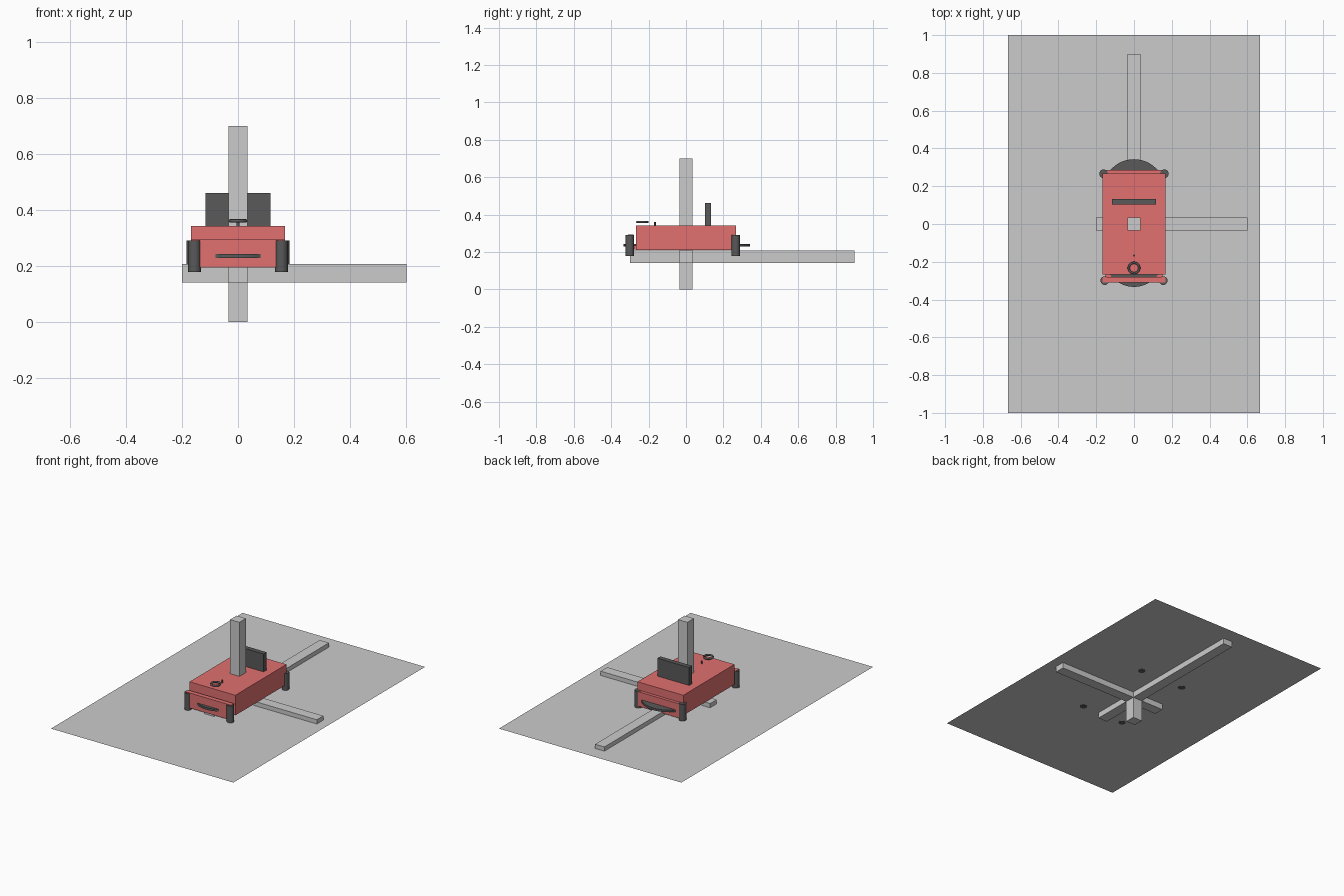
import bpy
import math

if "Cube" in bpy.data.objects:
    bpy.data.objects.remove(bpy.data.objects["Cube"])


def material(name, rgb):
    m = bpy.data.materials.new(name)
    m.diffuse_color = (*rgb, 1)
    m.use_nodes = True
    m.node_tree.nodes["Principled BSDF"].inputs["Base Color"].default_value = m.diffuse_color
    return m


RED = material("red_paint", (0.75, 0.16, 0.16))
DARK = material("dark_rubber", (0.1, 0.1, 0.1))


def finish(name, mat):
    ob = bpy.context.object
    ob.name = name
    if mat:
        ob.data.materials.append(mat)
    return ob


def box(name, x, y, z, mat=None):
    """Box from (min, max) pairs on each axis."""
    spans = (x, y, z)
    bpy.ops.mesh.primitive_cube_add(size=1, location=[(a + b) / 2 for a, b in spans])
    ob = finish(name, mat)
    ob.scale = [b - a for a, b in spans]
    bpy.ops.object.transform_apply(location=False, rotation=False, scale=True)
    return ob


def cylinder(name, x, y, z, r, mat=None, sides=32):
    """Upright cylinder spanning the z pair."""
    bpy.ops.mesh.primitive_cylinder_add(vertices=sides, radius=r, depth=z[1] - z[0],
                                        location=(x, y, (z[0] + z[1]) / 2))
    ob = finish(name, mat)
    bpy.ops.object.shade_smooth_by_angle(angle=math.radians(30))
    return ob


# ground sheet
bpy.ops.mesh.primitive_plane_add(size=1, location=(0, 0, 0.18))
ground = finish("base_sheet", None)
ground.scale = (1.333, 2, 1)
bpy.ops.object.transform_apply(location=False, rotation=False, scale=True)

# three axis bars
W = 0.034
box("bar_x", (-0.2, 0.6), (-W, W), (0.142, 0.208))
box("bar_y", (-W, W), (-0.3, 0.9), (0.142, 0.208))
box("bar_z", (-W, W), (-W, W), (0, 0.7))

# car body and end plates
box("car_body", (-0.167, 0.167), (-0.267, 0.267), (0.21, 0.343), RED)
box("front_bumper", (-0.167, 0.167), (-0.311, -0.281), (0.195, 0.294), RED)
box("front_bumper_mount", (-0.15, 0.15), (-0.283, -0.25), (0.213, 0.236), RED)
box("rear_bumper", (-0.15, 0.15), (0.26, 0.287), (0.195, 0.29), RED)

# flat discs poking out at the front and rear
cylinder("front_disc", 0, -0.175, (0.229, 0.243), 0.158, DARK, 48)
cylinder("rear_disc", 0, 0.178, (0.229, 0.243), 0.165, DARK, 48)

# upright wheels
for side, s in (("left", -1), ("right", 1)):
    cylinder("front_wheel_" + side, s * 0.155, -0.3, (0.179, 0.291), 0.0225, DARK)
    cylinder("rear_wheel_" + side, s * 0.161, 0.266, (0.179, 0.291), 0.0225, DARK)

# seat back
box("seat_back", (-0.116, 0.116), (0.102, 0.133), (0.34, 0.461), DARK)

# steering wheel and gear stick
bpy.ops.mesh.primitive_torus_add(major_radius=0.0275, minor_radius=0.006,
                                 major_segments=40, minor_segments=12,
                                 location=(0, -0.233, 0.361))
finish("steering_wheel", DARK)
bpy.ops.object.shade_smooth_by_angle(angle=math.radians(60))
cylinder("gear_stick", 0, -0.166, (0.34, 0.361), 0.005, DARK, 16)
